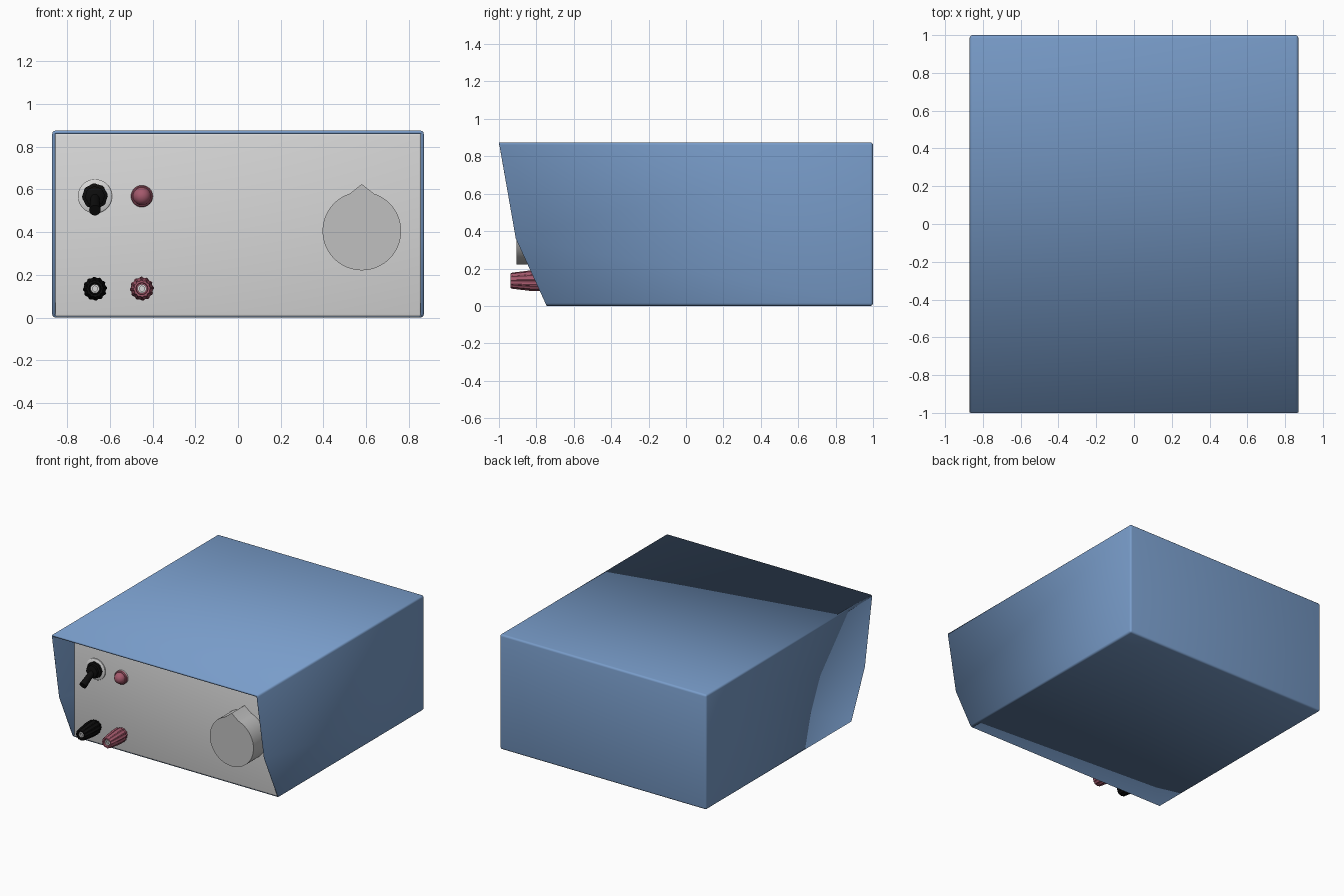
import bpy, bmesh, math
from mathutils import Vector

if "Cube" in bpy.data.objects:
    bpy.data.objects.remove(bpy.data.objects["Cube"])

FRONT = -0.75  # y of the recessed front panel


def material(name, r, g, b):
    m = bpy.data.materials.new(name)
    m.diffuse_color = (r, g, b, 1)
    m.use_nodes = True
    m.node_tree.nodes["Principled BSDF"].inputs["Base Color"].default_value = m.diffuse_color
    return m


BLUE = material("case blue", 0.19, 0.335, 0.59)
PANEL = material("panel light grey", 0.69, 0.69, 0.69)
GREY = material("knob grey", 0.53, 0.53, 0.53)
PINK = material("dusty red", 0.37, 0.10, 0.15)
BLACK = material("black", 0.004, 0.004, 0.004)


def finish(name, bm, mat, angle=35):
    bmesh.ops.remove_doubles(bm, verts=bm.verts, dist=1e-5)
    bmesh.ops.recalc_face_normals(bm, faces=bm.faces)
    me = bpy.data.meshes.new(name)
    bm.to_mesh(me)
    bm.free()
    ob = bpy.data.objects.new(name, me)
    bpy.context.collection.objects.link(ob)
    me.materials.append(mat)
    bpy.ops.object.select_all(action='DESELECT')
    ob.select_set(True)
    bpy.context.view_layer.objects.active = ob
    bpy.ops.object.shade_smooth_by_angle(angle=math.radians(angle))
    return ob


def extrude_outline(points, vector):
    bm = bmesh.new()
    face = bm.faces.new([bm.verts.new(p) for p in points])
    res = bmesh.ops.extrude_face_region(bm, geom=[face], use_keep_orig=True)
    verts = [g for g in res["geom"] if isinstance(g, bmesh.types.BMVert)]
    bmesh.ops.translate(bm, verts=verts, vec=vector)
    bmesh.ops.recalc_face_normals(bm, faces=bm.faces)
    return bm


def lathe(name, profile, x, z, mat, sides=32, flute=0.0):
    """Turn (radius, distance out of the panel) points about an axis along -y."""
    bm = bmesh.new()
    rings = []
    for r, d in profile:
        ring = []
        for i in range(sides):
            a = 2 * math.pi * i / sides
            rr = r * (1 - flute) if (i % 4) >= 2 and r > 0.035 else r
            ring.append(bm.verts.new((x + rr * math.cos(a), FRONT - d, z + rr * math.sin(a))))
        rings.append(ring)
    for a, b in zip(rings, rings[1:]):
        for i in range(sides):
            j = (i + 1) % sides
            bm.faces.new((a[i], a[j], b[j], b[i]))
    return finish(name, bm, mat)


# Case: side profile extruded across, front left open, edges rounded
side = [(-1, 0.875), (-0.91, 0.36), (-0.745, 0), (1, 0), (1, 0.875)]
bm = extrude_outline([(-0.87, y, z) for y, z in side], Vector((1.74, 0, 0)))
front = [f for f in bm.faces if f.normal.y < -0.5]
bmesh.ops.delete(bm, geom=front, context='FACES')
loose = [e for e in bm.edges if not e.link_faces]
if loose:
    bmesh.ops.delete(bm, geom=loose, context='EDGES')
edges = [e for e in bm.edges if len(e.link_faces) == 2]
bmesh.ops.bevel(bm, geom=edges, offset=0.015, segments=3, profile=0.5, affect='EDGES')
case = finish("case", bm, BLUE)
wall = case.modifiers.new("wall", 'SOLIDIFY')
wall.thickness = 0.015
wall.offset = -1

# Recessed front panel
bm = extrude_outline([(-0.858, FRONT, 0.004), (0.858, FRONT, 0.004),
                      (0.858, FRONT, 0.862), (-0.858, FRONT, 0.862)], Vector((0, 0.03, 0)))
bmesh.ops.bevel(bm, geom=bm.edges[:], offset=0.01, segments=3, profile=0.5, affect='EDGES')
finish("front_panel", bm, PANEL)

# Large dial with a pointed marker on top
cx, cz, R = 0.58, 0.405, 0.184
outline = [(cx, FRONT + 0.003, cz + 0.22)]
for i in range(57):
    a = math.radians(108 + (324 * i / 56))
    outline.append((cx + R * math.cos(a), FRONT + 0.003, cz + R * math.sin(a)))
finish("dial_knob", extrude_outline(outline, Vector((0, -0.158, 0))), GREY)

# Toggle switch: washer, threaded collar, lever
sx, sz = -0.67, 0.568
lathe("switch_washer", [(0, 0), (0.08, 0), (0.08, 0.008), (0.074, 0.012), (0, 0.012)], sx, sz, PANEL, 40)
lathe("switch_collar", [(0, 0), (0.06, 0), (0.06, 0.03), (0.046, 0.036), (0.046, 0.055), (0.03, 0.062), (0, 0.062)],
      sx, sz, BLACK, 32, 0.05)
start, end = Vector((sx, -0.785, sz)), Vector((sx, -0.91, 0.502))
axis = end - start
bm = bmesh.new()
bmesh.ops.create_cone(bm, cap_ends=True, segments=20, radius1=0.02, radius2=0.027, depth=axis.length)
bmesh.ops.rotate(bm, verts=bm.verts, matrix=axis.to_track_quat('Z', 'Y').to_matrix())
bmesh.ops.translate(bm, verts=bm.verts, vec=(start + end) / 2)
finish("switch_lever", bm, BLACK)

# Indicator lamp: pale base and red dome
lx = -0.45
lathe("lamp_base", [(0, 0), (0.05, 0), (0.05, 0.012), (0, 0.012)], lx, sz, PANEL)
dome = [(0.042 * math.cos(math.radians(a)), 0.025 + 0.042 * math.sin(math.radians(a))) for a in range(0, 91, 15)]
lathe("lamp_dome", [(0, 0.01), (0.051, 0.01), (0.051, 0.02), (0.046, 0.025)] + dome, lx, sz, PINK)

# Binding posts: fluted tapered grips with a metal socket
for label, x, mat in (("black", sx, BLACK), ("red", lx, PINK)):
    grip = [(0, 0), (0.045, 0), (0.045, 0.02), (0.056, 0.025), (0.055, 0.08), (0.043, 0.18),
            (0.039, 0.188), (0.028, 0.188), (0.026, 0.165), (0, 0.165)]
    lathe(label + "_terminal_grip", grip, x, 0.135, mat, 48, 0.08)
    lathe(label + "_terminal_socket", [(0, 0.16), (0.021, 0.16), (0.021, 0.18), (0.012, 0.18), (0.012, 0.168), (0, 0.168)],
          x, 0.135, PANEL, 24)
